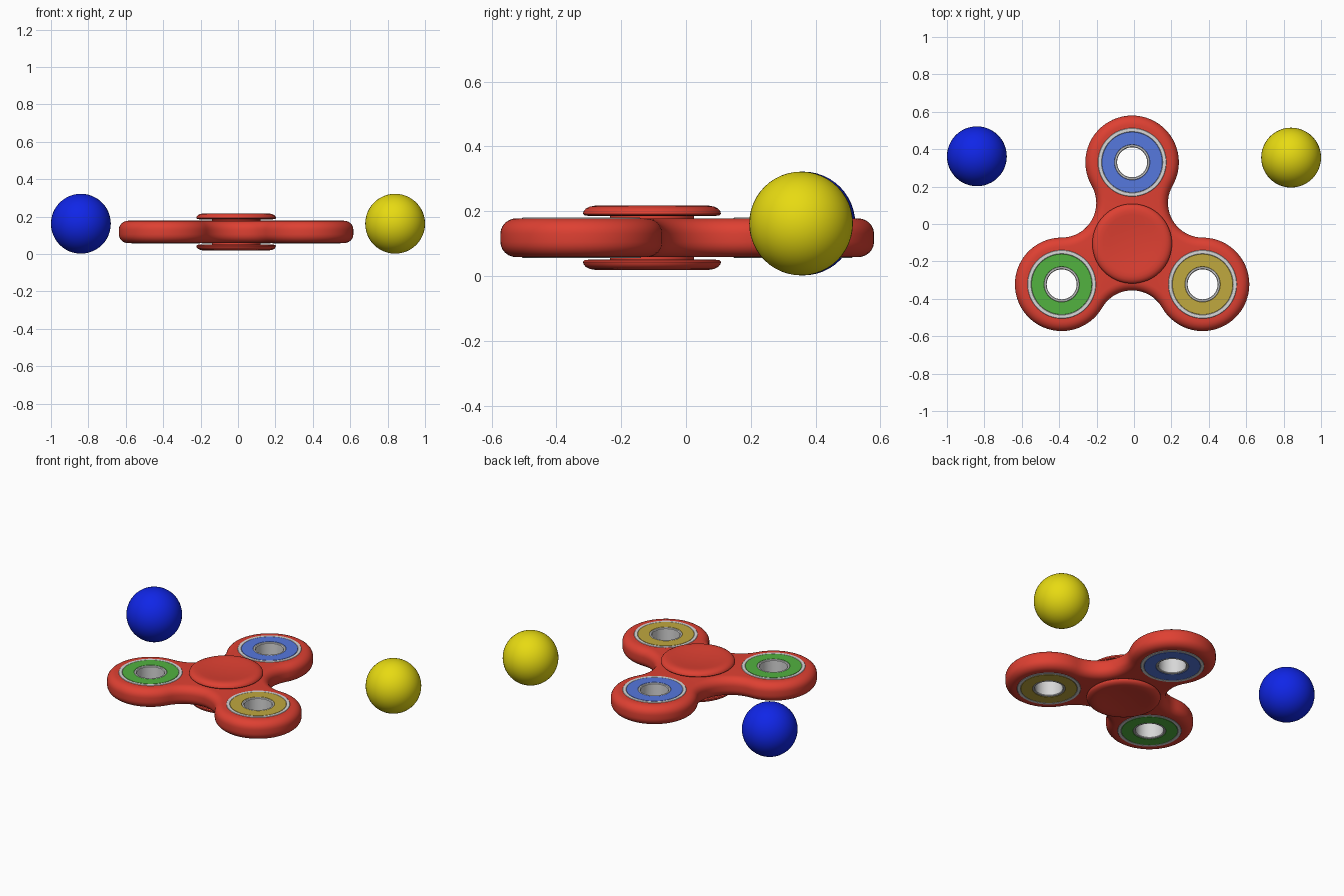
import bpy, bmesh, math
from mathutils import Vector

if "Cube" in bpy.data.objects:
    bpy.data.objects.remove(bpy.data.objects["Cube"])

HUB = Vector((-0.01, -0.105, 0))      # spinner axis
ARM = 0.435                           # hub to lobe centre
LOBE_R, FILLET_R = 0.25, 0.185
Z0, Z1 = 0.058, 0.178                 # body underside and top
MID = (Z0 + Z1) / 2


def material(name, r, g, b):
    lin = [((c / 255 + 0.055) / 1.055) ** 2.4 if c > 10 else c / 255 / 12.92 for c in (r, g, b)]
    m = bpy.data.materials.new(name)
    m.diffuse_color = (*lin, 1)
    m.use_nodes = True
    m.node_tree.nodes["Principled BSDF"].inputs["Base Color"].default_value = m.diffuse_color
    return m


red = material("red plastic", 222, 64, 50)
silver = material("silver metal", 215, 215, 215)
ball_blue = material("deep blue", 16, 38, 235)
ball_yellow = material("bright yellow", 235, 222, 18)
seal_mats = [("blue", material("soft blue", 86, 120, 222)),
             ("green", material("green", 82, 178, 64)),
             ("ochre", material("ochre", 192, 168, 62))]


def finish(bm, name, mat, angle=35):
    bmesh.ops.recalc_face_normals(bm, faces=bm.faces[:])
    me = bpy.data.meshes.new(name)
    bm.to_mesh(me)
    bm.free()
    me.materials.append(mat)
    ob = bpy.data.objects.new(name, me)
    bpy.context.collection.objects.link(ob)
    bpy.ops.object.select_all(action='DESELECT')
    ob.select_set(True)
    bpy.context.view_layer.objects.active = ob
    bpy.ops.object.shade_smooth_by_angle(angle=math.radians(angle))
    return ob


def polar(r, deg):
    a = math.radians(deg)
    return Vector((r * math.cos(a), r * math.sin(a), 0))


def lathe(name, profile, centre, mat, closed=False, steps=64):
    """Spin an (r, z) profile round a vertical axis."""
    bm = bmesh.new()
    vs = [bm.verts.new((centre.x + r, centre.y, z)) for r, z in profile]
    pairs = list(zip(vs, vs[1:])) + ([(vs[-1], vs[0])] if closed else [])
    es = [bm.edges.new(p) for p in pairs]
    bmesh.ops.spin(bm, geom=vs + es, cent=centre, axis=(0, 0, 1),
                   angle=math.tau, steps=steps, use_merge=True)
    bmesh.ops.remove_doubles(bm, verts=bm.verts[:], dist=1e-5)
    return finish(bm, name, mat)


def ring(name, r0, r1, z0, z1, c, centre, mat):
    """Tube with chamfered rims."""
    half = [(r0, z0 + c), (r0 + c, z0), (r1 - c, z0), (r1, z0 + c)]
    top = [(r1, z1 - c), (r1 - c, z1), (r0 + c, z1), (r0, z1 - c)]
    return lathe(name, half + top, centre, mat, closed=True)


def outline(inset):
    """Three lobes joined by tangent concave arcs."""
    pts = []
    for k in range(3):
        a = 90 + 120 * k
        for i in range(41):
            pts.append(HUB + polar(ARM, a) + polar(LOBE_R - inset, a - 120 + 6 * i))
        for i in range(1, 20):
            pts.append(HUB + polar(ARM, a + 60) + polar(FILLET_R + inset, a - 60 - 6 * i))
    return pts


lobes = [HUB + polar(ARM, 90 + 120 * k) for k in range(3)]

# Spinner body: rounded rim layers, with a bearing hole in each lobe
bm = bmesh.new()


def add_loop(points, z):
    vs = [bm.verts.new((p.x, p.y, z)) for p in points]
    return vs, [bm.edges.new((vs[i], vs[(i + 1) % len(vs)])) for i in range(len(vs))]


def skin(a, b):
    n = len(a)
    for i in range(n):
        bm.faces.new((a[i], a[(i + 1) % n], b[(i + 1) % n], b[i]))


RX, RZ = 0.05, 0.047
rim = [(RX * (1 - math.sin(math.radians(t))), Z0 + RZ * (1 - math.cos(math.radians(t))))
       for t in range(0, 91, 15)]
rim += [(d, Z0 + Z1 - z) for d, z in reversed(rim)]
layers = [add_loop(outline(d), z) for d, z in rim]
for (a, _), (b, _) in zip(layers, layers[1:]):
    skin(a, b)
caps = {Z0: list(layers[0][1]), Z1: list(layers[-1][1])}
for c in lobes:
    circle = [c + polar(0.183, 360 * i / 64) for i in range(64)]
    low, high = add_loop(circle, Z0), add_loop(circle, Z1)
    skin(low[0], high[0])
    caps[Z0] += low[1]
    caps[Z1] += high[1]
for edges in caps.values():
    bmesh.ops.triangle_fill(bm, edges=edges, use_beauty=True, normal=(0, 0, 1))
finish(bm, "spinner_body", red)

# Bearings: outer race, coloured seal, inner race
for c, (label, mat) in zip(lobes, seal_mats):
    ring(label + "_outer_race", 0.160, 0.185, 0.056, 0.180, 0.004, c, silver)
    ring(label + "_seal", 0.094, 0.162, 0.0555, 0.1805, 0.001, c, mat)
    ring(label + "_inner_race", 0.080, 0.096, 0.056, 0.180, 0.004, c, silver)

# Dished finger caps above and below, joined by a stem
cap = [(0, 0.067), (0.19, 0.067), (0.208, 0.069), (0.213, 0.074), (0.211, 0.082),
       (0.204, 0.090), (0.192, 0.096), (0.176, 0.099), (0.155, 0.098),
       (0.12, 0.094), (0.08, 0.0905), (0.04, 0.0885), (0, 0.088)]
for name, s in (("top_cap", 1), ("bottom_cap", -1)):
    lathe(name, [(r, MID + s * h) for r, h in cap], HUB, red)
lathe("hub_stem", [(0, 0.045), (0.13, 0.045), (0.13, 0.19), (0, 0.19)], HUB, red)

# Loose balls
for name, x, y, mat in (("blue_ball", -0.84, 0.362, ball_blue),
                        ("yellow_ball", 0.84, 0.355, ball_yellow)):
    bm = bmesh.new()
    bmesh.ops.create_uvsphere(bm, u_segments=48, v_segments=24, radius=0.16)
    bmesh.ops.translate(bm, verts=bm.verts[:], vec=(x, y, 0.162))
    finish(bm, name, mat)
